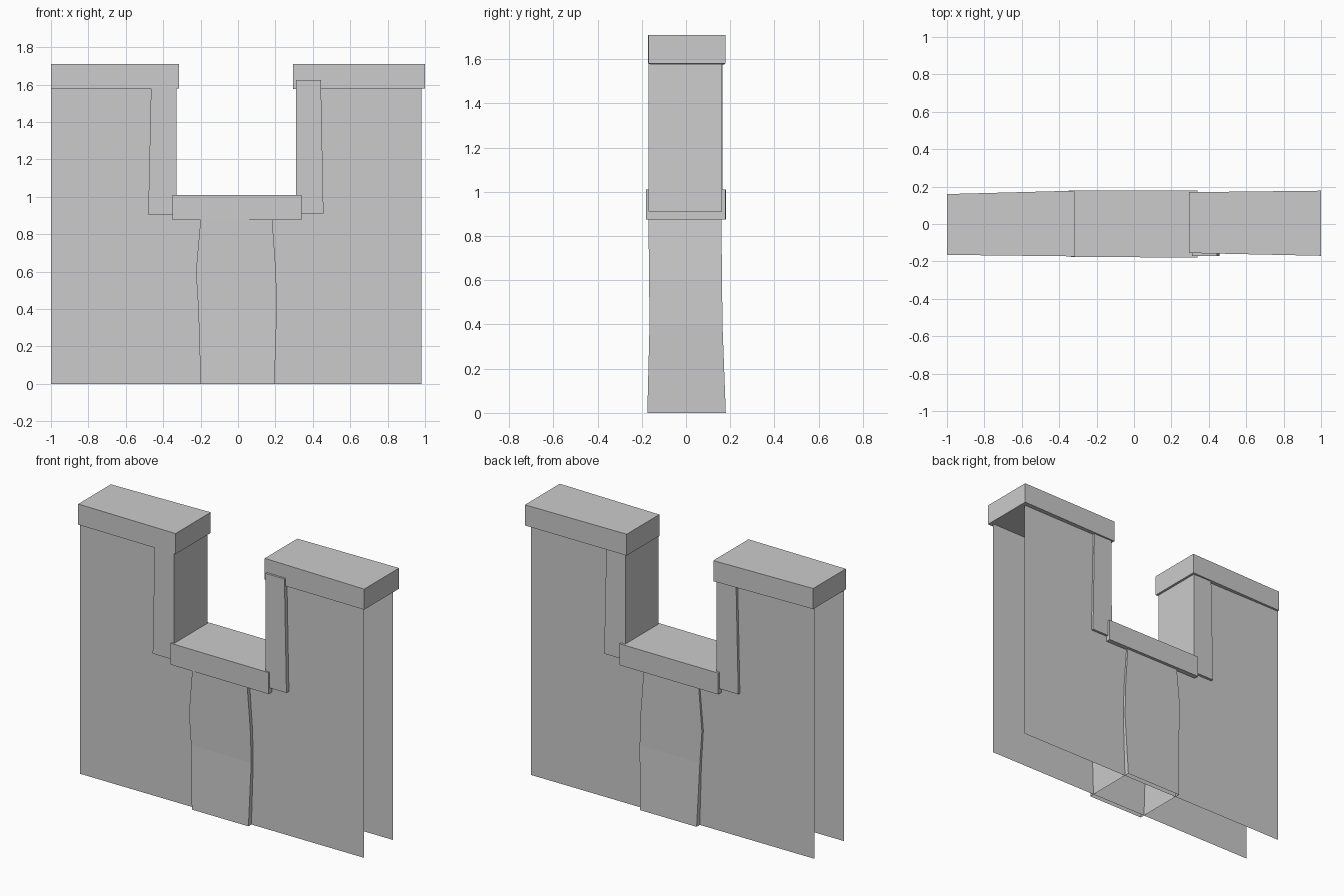
import bpy

cube = bpy.data.objects.get("Cube")
if cube:
    bpy.data.objects.remove(cube, do_unlink=True)

stone = bpy.data.materials.new("grey_stone")
stone.use_nodes = True
GREY = (0.6, 0.6, 0.6, 1)
stone.diffuse_color = GREY
stone.node_tree.nodes["Principled BSDF"].inputs["Base Color"].default_value = GREY


def make(name, verts, faces):
    mesh = bpy.data.meshes.new(name)
    mesh.from_pydata(verts, [], faces)
    mesh.materials.append(stone)
    mesh.update()
    ob = bpy.data.objects.new(name, mesh)
    bpy.context.collection.objects.link(ob)
    return ob


def loft(name, rings, axis="z", start=True, end=True):
    """Join four-sided sections (t, a0, a1, b0, b1) placed along an axis."""
    verts = []
    for t, a0, a1, b0, b1 in rings:
        for a, b in ((a0, b0), (a1, b0), (a1, b1), (a0, b1)):
            verts.append((a, b, t) if axis == "z" else (t, a, b))
    faces = []
    for r in range(0, len(verts) - 4, 4):
        for i in range(4):
            j = (i + 1) % 4
            faces.append((r + i, r + j, r + j + 4, r + i + 4))
    if start:
        faces.append((3, 2, 1, 0))
    if end:
        n = len(verts) - 4
        faces.append((n, n + 1, n + 2, n + 3))
    return make(name, verts, faces)


# Front and back wall sheets, notched at the crenel and open at both ends
outline = [(-1, 0), (0.98, 0), (0.98, 1.58), (0.31, 1.58),
           (0.31, 0.95), (-0.33, 0.95), (-0.33, 1.58), (-1, 1.58)]
order = tuple(range(len(outline)))
make("front_wall", [(x, -0.145, z) for x, z in outline], [order])
make("back_wall", [(x, 0.148, z) for x, z in outline], [order[::-1]])

# Bulging central buttress, open underneath
loft("buttress", [(0, -0.2, 0.195, -0.175, 0.18),
                  (0.4, -0.212, 0.208, -0.165, 0.165),
                  (0.6, -0.225, 0.203, -0.167, 0.163),
                  (0.88, -0.2, 0.183, -0.17, 0.16)], start=False)

# Sill across the crenel
loft("sill", [(-0.35, -0.175, 0.18, 0.875, 1.01),
              (0.34, -0.18, 0.178, 0.875, 1.01)], axis="x")

# Jambs lining the crenel
loft("right_jamb", [(0.905, -0.48, -0.33, -0.165, 0.165),
                    (1.585, -0.465, -0.33, -0.167, 0.165)])
loft("left_jamb", [(0.91, 0.31, 0.457, -0.17, 0.163),
                   (1.625, 0.31, 0.443, -0.17, 0.16)])

# Capstones on the two merlons
loft("right_capstone", [(-1, -0.165, 0.16, 1.58, 1.71),
                        (-0.315, -0.173, 0.178, 1.58, 1.71)], axis="x")
loft("left_capstone", [(0.295, -0.155, 0.17, 1.575, 1.71),
                       (1, -0.17, 0.178, 1.58, 1.71)], axis="x")
